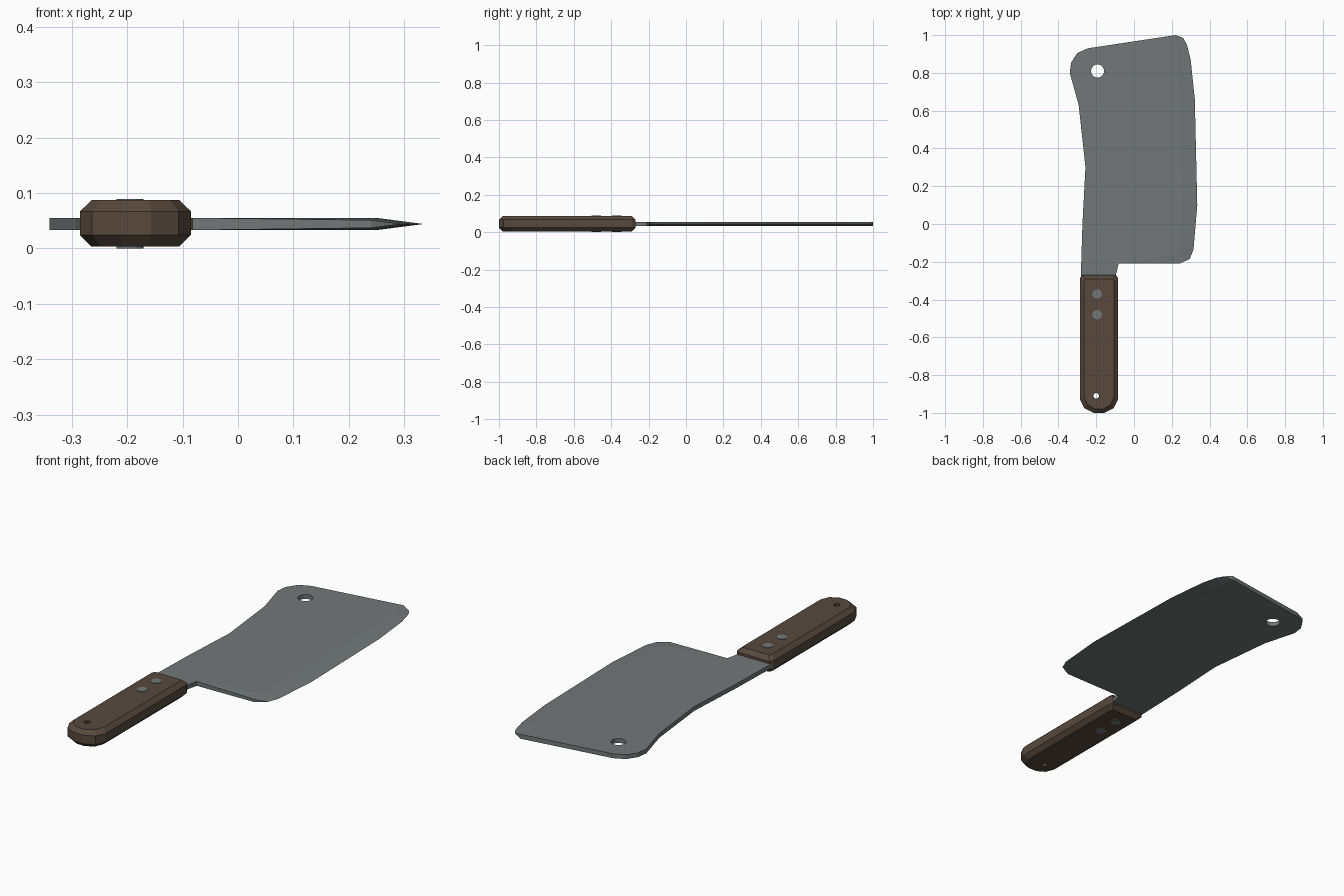
import bpy, bmesh, math

if "Cube" in bpy.data.objects:
    bpy.data.objects.remove(bpy.data.objects["Cube"])

def material(name, rgb):
    m = bpy.data.materials.new(name)
    m.diffuse_color = (*rgb, 1)
    m.use_nodes = True
    m.node_tree.nodes["Principled BSDF"].inputs["Base Color"].default_value = m.diffuse_color
    return m

STEEL = material("grey steel", (0.17, 0.187, 0.187))
WOOD = material("dark brown wood", (0.096, 0.066, 0.047))

def finish(name, bm, mat):
    bmesh.ops.recalc_face_normals(bm, faces=bm.faces)
    mesh = bpy.data.meshes.new(name)
    bm.to_mesh(mesh)
    bm.free()
    mesh.materials.append(mat)
    ob = bpy.data.objects.new(name, mesh)
    bpy.context.collection.objects.link(ob)
    return ob

def cylinder(name, x, y, z0, z1, r, sides, mat):
    bpy.ops.mesh.primitive_cylinder_add(vertices=sides, radius=r, depth=z1 - z0,
                                        location=(x, y, (z0 + z1) / 2))
    ob = bpy.context.object
    ob.name = name
    ob.data.materials.append(mat)
    return ob

def drill(ob, x, y, r, sides, mat):
    cutter = cylinder("hole_cutter", x, y, -0.2, 0.3, r, sides, mat)
    cutter.hide_render = True
    mod = ob.modifiers.new("hole", 'BOOLEAN')
    mod.operation = 'DIFFERENCE'
    mod.solver = 'EXACT'
    mod.object = cutter
    bpy.context.view_layer.objects.active = ob
    bpy.ops.object.modifier_apply(modifier=mod.name)
    bpy.data.objects.remove(cutter, do_unlink=True)

# Blade: flat body with a ground cutting edge on the +x side
MID, HALF = 0.044, 0.011
body = [(-0.082, -0.21), (-0.10, -0.29), (-0.282, -0.29), (-0.273, 0.0),
        (-0.257, 0.30), (-0.293, 0.63), (-0.34, 0.80), (-0.333, 0.855),
        (-0.30, 0.905), (-0.245, 0.93), (0.22, 1.0)]
edge = [(0.26, 0.985), (0.28, 0.95), (0.30, 0.87), (0.322, 0.66),
        (0.335, 0.10), (0.315, -0.135), (0.295, -0.185)]
inner = [(0.222, 0.965), (0.227, 0.93), (0.233, 0.86), (0.242, 0.66),
         (0.25, 0.10), (0.243, -0.12), (0.23, -0.155)]
heel = (0.24, -0.21)

bm = bmesh.new()
rim = [bm.verts.new((x, y, MID)) for x, y in edge]
sides = []
for s in (1, -1):
    def ring(pts, h):
        return [bm.verts.new((x, y, MID + s * h)) for x, y in pts]
    b, i, h = ring(body, HALF), ring(inner, HALF), ring([heel], 0.007)[0]
    bm.faces.new(b + i)
    bm.faces.new((b[0], i[-1], h))
    bm.faces.new((b[-1], rim[0], i[0]))
    bm.faces.new((i[-1], rim[-1], h))
    for k in range(len(rim) - 1):
        bm.faces.new((i[k], rim[k], rim[k + 1], i[k + 1]))
    sides.append((b, h))
(bt, ht), (bb, hb) = sides
for k in range(len(bt) - 1):
    bm.faces.new((bt[k], bt[k + 1], bb[k + 1], bb[k]))
bm.faces.new((ht, bt[0], bb[0], hb))
bm.faces.new((ht, hb, rim[-1]))
bm.faces.new((bt[-1], bb[-1], rim[0]))
blade = finish("blade", bm, STEEL)
drill(blade, -0.193, 0.81, 0.035, 16, STEEL)

# Handle: rounded-end outline with chamfered top and bottom
CX, CY = -0.185, -0.635
half = [(0.090, -0.27), (0.100, -0.285), (0.100, -0.93), (0.078, -0.975), (0.028, -1.0)]
outline = [(CX + x, y) for x, y in half] + [(CX - x, y) for x, y in reversed(half)]
bm = bmesh.new()
rings = []
for z, sx, sy in ((0.003, 0.79, 0.945), (0.024, 1, 1), (0.067, 1, 1), (0.087, 0.79, 0.945)):
    rings.append([bm.verts.new((CX + (x - CX) * sx, CY + (y - CY) * sy, z)) for x, y in outline])
n = len(outline)
for lo, hi in zip(rings, rings[1:]):
    for k in range(n):
        bm.faces.new((lo[k], lo[(k + 1) % n], hi[(k + 1) % n], hi[k]))
bm.faces.new(rings[0])
bm.faces.new(rings[-1])
handle = finish("handle", bm, WOOD)
drill(handle, -0.2, -0.91, 0.015, 10, WOOD)

# Rivets through the handle
for k, y in enumerate((-0.37, -0.48)):
    cylinder(f"rivet_{k + 1}", -0.195, y, 0.0, 0.089, 0.025, 14, STEEL)
